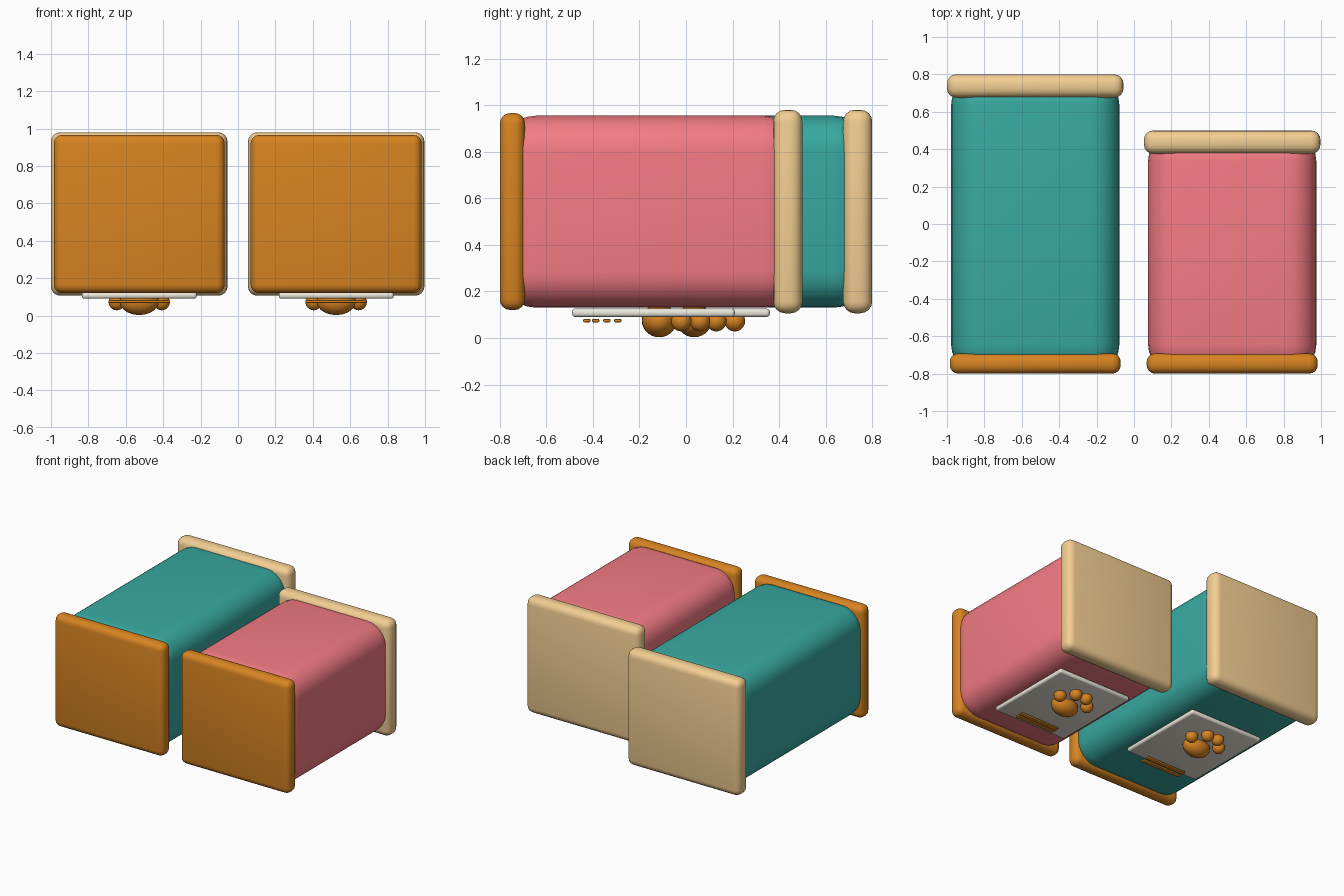
import bpy
from math import radians

if "Cube" in bpy.data.objects:
    bpy.data.objects.remove(bpy.data.objects["Cube"])


def material(name, rgb):
    m = bpy.data.materials.new(name)
    m.diffuse_color = (*rgb, 1)
    m.use_nodes = True
    m.node_tree.nodes["Principled BSDF"].inputs["Base Color"].default_value = m.diffuse_color
    return m


TEAL = material("teal", (0.04, 0.40, 0.36))
PINK = material("pink", (0.90, 0.20, 0.23))
ORANGE = material("orange", (0.68, 0.23, 0.015))
TAN = material("tan", (0.90, 0.62, 0.29))
CREAM = material("cream", (0.85, 0.81, 0.72))


def finish(ob, name, mat):
    ob.name = name
    ob.data.materials.append(mat)


def rounded_box(name, xs, ys, zs, bevel, segments, mat):
    """Box between the given limits with all edges rounded."""
    bpy.ops.mesh.primitive_cube_add(
        size=1, location=[(a + b) / 2 for a, b in (xs, ys, zs)])
    ob = bpy.context.object
    ob.scale = [b - a for a, b in (xs, ys, zs)]
    bpy.ops.object.transform_apply(location=False, rotation=False, scale=True)
    mod = ob.modifiers.new("round", 'BEVEL')
    mod.width, mod.segments = bevel, segments
    bpy.ops.object.modifier_apply(modifier=mod.name)
    bpy.ops.object.shade_smooth_by_angle(angle=radians(35))
    finish(ob, name, mat)


def pad(name, loc, radii, mat):
    bpy.ops.mesh.primitive_uv_sphere_add(segments=24, ring_count=14, radius=1, location=loc)
    ob = bpy.context.object
    ob.scale = radii
    bpy.ops.object.shade_smooth()
    finish(ob, name, mat)


def container(prefix, cx, back, bar_ys, color):
    def span(w):
        return (cx - w / 2, cx + w / 2)

    mid = (back - 0.8) / 2
    # rounded body with front and back end plates
    rounded_box(prefix + "_body", span(0.90), (-0.799, back - 0.01), (0.13, 0.955), 0.155, 6, color)
    rounded_box(prefix + "_front_plate", span(0.914), (-0.8, -0.692), (0.12, 0.966), 0.045, 4, ORANGE)
    rounded_box(prefix + "_back_plate", span(0.944), (back - 0.125, back), (0.106, 0.98), 0.05, 4, TAN)
    # label panel under the body
    rounded_box(prefix + "_bottom_panel", span(0.614), (mid - 0.34, mid + 0.36), (0.09, 0.126), 0.014, 3, CREAM)
    # paw emblem: palm and four toes
    pad(prefix + "_palm", (cx, mid + 0.035, 0.075), (0.105, 0.075, 0.072), ORANGE)
    for i, (dx, dy) in enumerate([(-0.12, 0.13), (-0.045, 0.21), (0.045, 0.21), (0.12, 0.13)]):
        pad(f"{prefix}_toe_{i}", (cx + dx, mid + dy, 0.072), (0.044, 0.044, 0.044), ORANGE)
    # two thin bars below the panel
    for i, y in enumerate(bar_ys):
        rounded_box(f"{prefix}_bar_{i}", span(0.33), (y - 0.016, y + 0.016),
                    (0.067, 0.082), 0.006, 2, ORANGE)


container("long", -0.528, 0.8, (-0.34, -0.293), TEAL)
container("short", 0.525, 0.5, (-0.426, -0.388), PINK)
